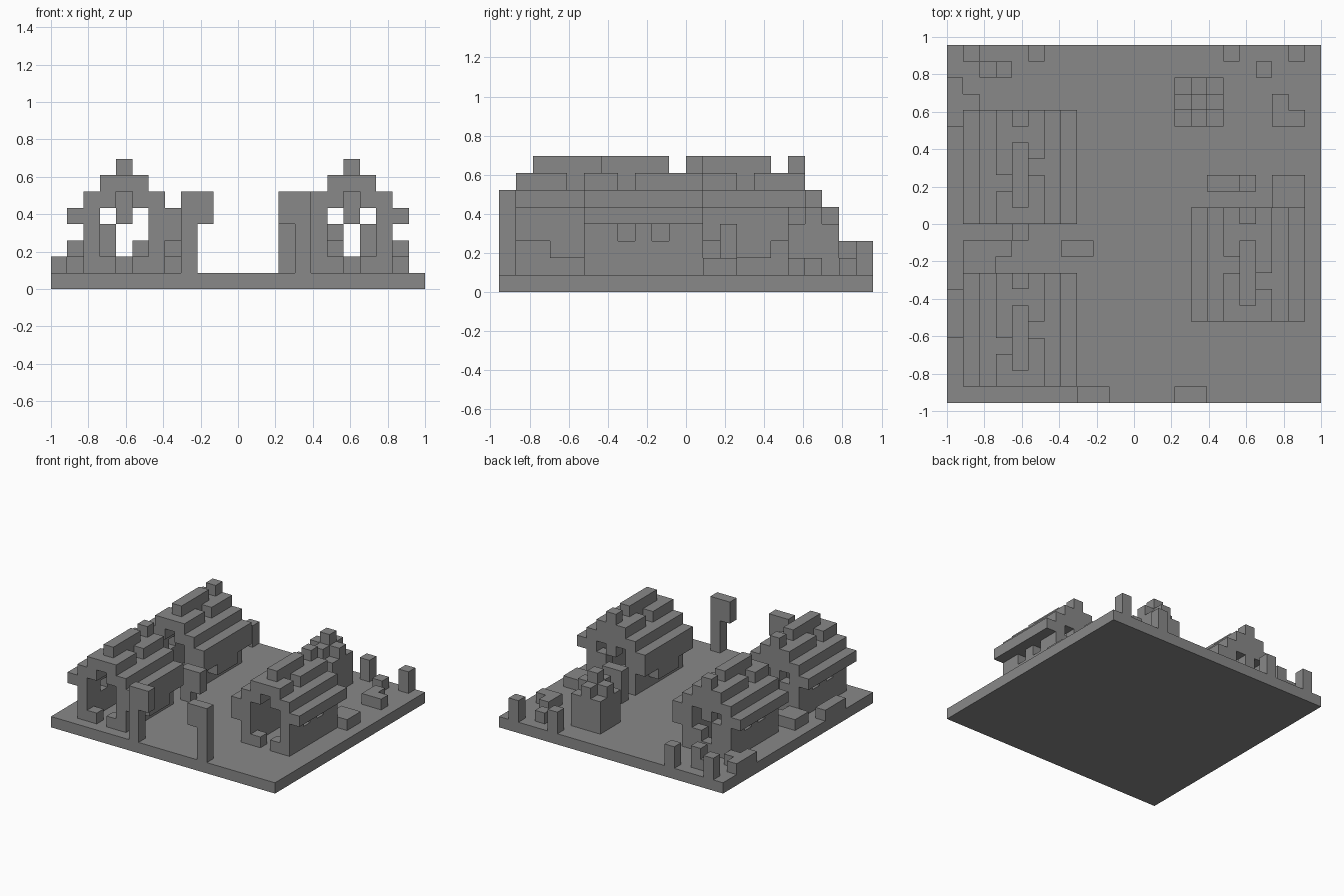
import bpy
import bmesh
from mathutils import Vector

cube = bpy.data.objects.get("Cube")
if cube:
    bpy.data.objects.remove(cube, do_unlink=True)

WIDE, DEEP = 23, 22
UNIT = 2 / WIDE

stone = bpy.data.materials.new("stone_grey")
stone.use_nodes = True
GREY = (0.25, 0.25, 0.25, 1)
stone.diffuse_color = GREY
stone.node_tree.nodes["Principled BSDF"].inputs["Base Color"].default_value = GREY


def block(x, y, z):
    """Cells filling three half-open ranges."""
    return {(i, j, k) for i in range(*x) for j in range(*y) for k in range(*z)}


def build(name, cells):
    """Make one object from the outer skin of a set of cells."""
    bm = bmesh.new()
    for cell in cells:
        for axis in range(3):
            for side in (0, 1):
                step = list(cell)
                step[axis] += 2 * side - 1
                if tuple(step) in cells:
                    continue
                ring = []
                for p, q in ((0, 0), (1, 0), (1, 1), (0, 1)):
                    corner = Vector(cell)
                    corner[axis] += side
                    corner[(axis + 1) % 3] += p
                    corner[(axis + 2) % 3] += q
                    ring.append(bm.verts.new((corner - Vector((WIDE / 2, DEEP / 2, 0))) * UNIT))
                if not side:
                    ring.reverse()
                bm.faces.new(ring)
    bmesh.ops.remove_doubles(bm, verts=bm.verts, dist=UNIT / 100)
    bmesh.ops.dissolve_limit(bm, angle_limit=0.01, verts=bm.verts, edges=bm.edges)
    mesh = bpy.data.meshes.new(name)
    bm.to_mesh(mesh)
    bm.free()
    mesh.materials.append(stone)
    obj = bpy.data.objects.new(name, mesh)
    bpy.context.collection.objects.link(obj)


def placed(cells, x, y, mirror=False):
    return {(x + (6 - i if mirror else i), y + j, k) for i, j, k in cells}


# House walls: two long sides, one with windows, and open gable ends
length = (0, 7)
walls = block((1, 2), length, (1, 5)) | block((5, 6), length, (1, 5))
walls -= block((1, 2), (2, 3), (3, 4)) | block((1, 2), (4, 5), (3, 4))
for a in (2, 4):
    walls |= block((a, a + 1), (0, 1), (1, 2))
walls |= block((2, 3), (6, 7), (1, 4)) | block((4, 5), (6, 7), (1, 3))
walls |= block((3, 4), (6, 7), (1, 2)) | block((3, 4), (6, 7), (4, 6))

# House roof: stepped shell with a few missing stones
roof = block((0, 1), length, (4, 5)) | block((6, 7), length, (3, 5))
roof |= block((6, 7), (2, 5), (2, 3))
roof |= block((1, 3), length, (5, 6)) | block((4, 6), length, (5, 6))
roof |= block((2, 5), length, (6, 7)) - {(2, 2, 6), (4, 3, 6)}
roof |= block((3, 4), (1, 5), (7, 8)) | {(3, 6, 7)}

for label, x, y, flip in (("front_left", 1, 1, False), ("back_left", 1, 11, False),
                          ("right", 15, 5, True)):
    build(label + "_house_walls", placed(walls, x, y, flip))
    build(label + "_house_roof", placed(roof, x, y, flip))

build("ground_slab", block((0, WIDE), (0, DEEP), (0, 1)))

# Gate lamps with an arm facing the path
lamp = block((0, 1), (0, 1), (1, 6)) | block((1, 2), (0, 1), (4, 6))
build("left_lamp", placed(lamp, 8, 0))
build("right_lamp", placed(lamp, 9, 0, True))

# Short signs beside the houses
sign = block((0, 1), (0, 1), (1, 4)) | block((1, 2), (0, 1), (2, 4))
build("left_sign", placed(sign, 7, 9))
build("right_sign", placed(sign, 16, 13) | {(18, 13, 1)})

# Rounded stone heap: solid base, cross, then a peak
heap = block((0, 3), (0, 3), (1, 4)) | block((1, 2), (0, 3), (4, 5))
heap |= block((0, 3), (1, 2), (4, 5)) | {(1, 1, 5)}
build("stone_heap", placed(heap, 14, 17))

# Low plant beds
low = (1, 2)
build("right_bed", block((20, 22), (12, 14), low))
build("left_bed", block((1, 3), (8, 10), low) | {(3, 9, 1), (4, 10, 1)})
build("edge_bed", block((0, 1), (4, 7), low))
build("back_left_bed", block((0, 1), (17, 20), low) | {(1, 18, 1)})
build("back_right_bed", block((20, 21), (17, 19), low) | {(21, 17, 1)})
build("back_right_stone", {(19, 20, 1)})
build("back_left_stones", {(2, 20, 1), (3, 20, 1), (3, 20, 2)})

# Posts along the back edge
for n, x in enumerate((1, 5, 17, 21)):
    build("back_post_" + "abcd"[n], block((x, x + 1), (21, 22), (1, 3)))
